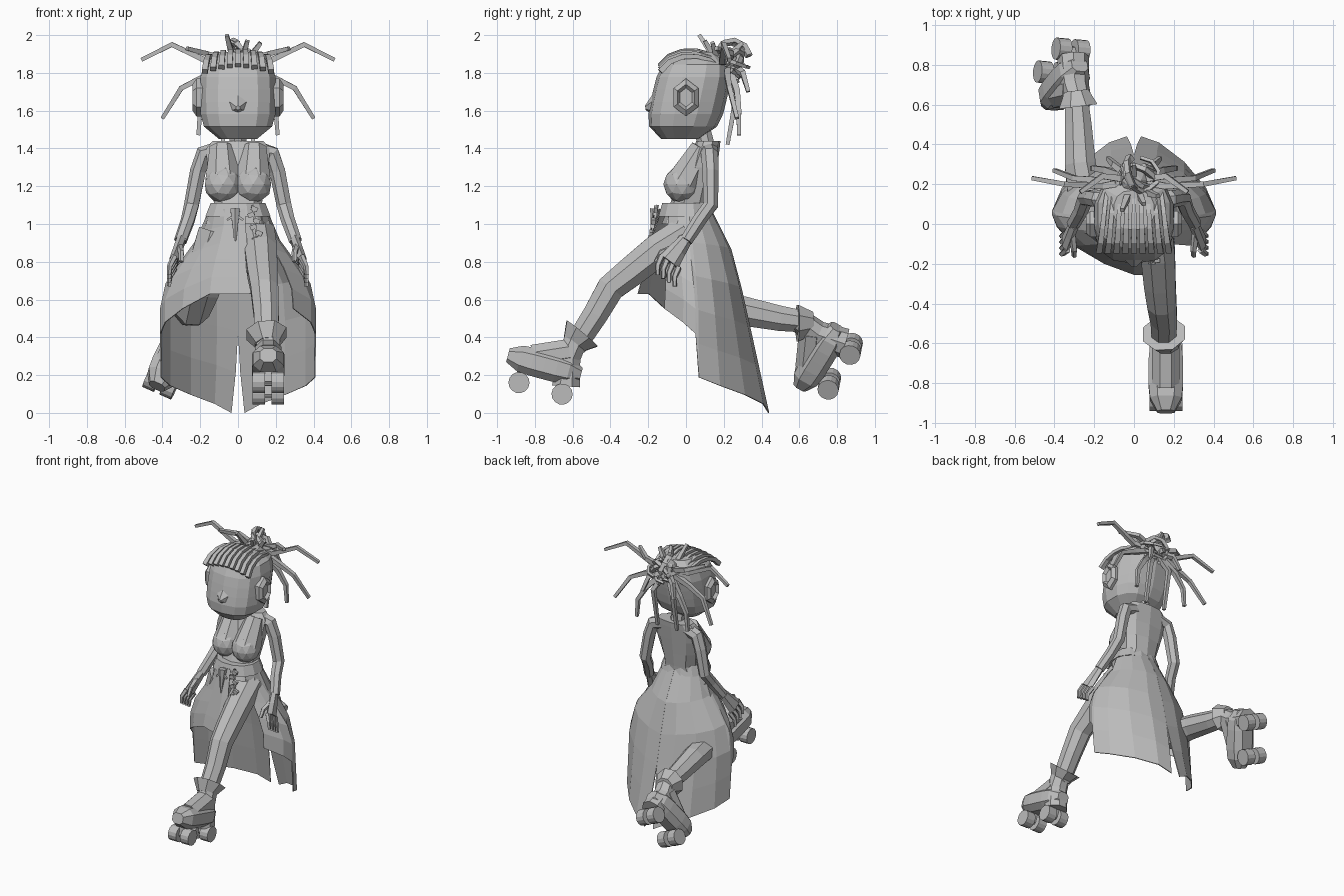
import bpy, bmesh, math, random
from mathutils import Vector, Matrix

cube = bpy.data.objects.get("Cube")
if cube:
    bpy.data.objects.remove(cube)
random.seed(4)

grey = bpy.data.materials.new("plain grey")
grey.use_nodes = True
tone = (.5, .5, .5, 1)
grey.diffuse_color = tone
grey.node_tree.nodes["Principled BSDF"].inputs["Base Color"].default_value = tone

X, Y, Z = Matrix.Identity(3)
MIRROR = {"left": 1, "right": -1}


def finish(name, bm):
    bmesh.ops.recalc_face_normals(bm, faces=bm.faces)
    mesh = bpy.data.meshes.new(name)
    bm.to_mesh(mesh)
    bm.free()
    mesh.materials.append(grey)
    obj = bpy.data.objects.new(name, mesh)
    bpy.context.collection.objects.link(obj)
    return obj


def blunt(value, power):
    return math.copysign(abs(value) ** power, value)


def loft(name, sections, sides=8, ref=X, axis=None, power=1, matrix=None):
    """Skin rings; each section is a centre, a radius along ref and a radius across it."""
    bm = bmesh.new()
    centres = [Vector(section[0]) for section in sections]
    rings = []
    for i, (centre, along, across) in enumerate(sections):
        tangent = axis or centres[min(i + 1, len(centres) - 1)] - centres[max(i - 1, 0)]
        tangent = tangent.normalized()
        a = (ref - tangent * ref.dot(tangent)).normalized()
        b = tangent.cross(a)
        ring = []
        for k in range(sides):
            angle = math.tau * (k + .5) / sides
            offset = a * blunt(math.cos(angle), power) * along + b * blunt(math.sin(angle), power) * across
            ring.append(bm.verts.new(centres[i] + offset))
        rings.append(ring)
    for low, high in zip(rings, rings[1:]):
        for k in range(sides):
            m = (k + 1) % sides
            bm.faces.new((low[k], low[m], high[m], high[k]))
    bm.faces.new(rings[0])
    bm.faces.new(rings[-1])
    if matrix:
        bm.transform(matrix)
    finish(name, bm)


def limb(name, points, start, end, sides=8, ref=X, flip=1, matrix=None):
    """Tapering tube through the points, optionally mirrored in x."""
    last = len(points) - 1
    radii = [start + (end - start) * i / last for i in range(last + 1)]
    loft(name, [((flip * x, y, z), r, r) for (x, y, z), r in zip(points, radii)],
         sides, ref, matrix=matrix)


def lock(name, points, start=.026, flip=1, ref=Y):
    limb(name, points, start, start * .55, sides=4, ref=ref, flip=flip)


def ball(name, centre, radius):
    bm = bmesh.new()
    bmesh.ops.create_icosphere(bm, subdivisions=2, radius=radius)
    bm.transform(Matrix.Translation(centre))
    finish(name, bm)


def box(name, centre, size, tilt):
    bm = bmesh.new()
    bmesh.ops.create_cube(bm, size=1)
    bm.transform(Matrix.Translation(centre) @ Matrix.Rotation(tilt, 4, "Y") @ Matrix.Diagonal((*size, 1)))
    finish(name, bm)


def rounded(count):
    """Steps from -1 to 1, each with the swelling of a blunt, boxy oval."""
    steps = [2 * k / (count - 1) - 1 for k in range(count)]
    return [(u, math.sqrt(1 - .75 * u ** 4)) for u in steps]


# Head, nose and ears
loft("head", [((0, .02 + .05 * u, 1.68 + .23 * u), .205 * swell, .2 * swell)
              for u, swell in rounded(8)], sides=14, axis=Z, power=.8)
limb("nose", [(0, -.13, 1.63), (0, -.215, 1.615)], .1, .012, sides=6)
for side, flip in MIRROR.items():
    loft(side + "_ear", [((flip * x, 0, 1.67), r * .75, r)
                         for x, r in ((.18, .1), (.22, .1), (.24, .07), (.22, .05))],
         sides=6, ref=Y, axis=X)

# Braided rows arching over the skull
for row in range(-4, 5):
    x = row * .044
    arch = []
    for step in range(6):
        angle = .5 + step * .4
        arch.append((x * (1 - step * .05), .03 - .19 * math.cos(angle),
                     1.69 + .23 * math.sin(angle) ** .6 - x * x))
    lock("hair_row", arch, start=.022, ref=X)

# Tangled bun behind the crown
bun = Vector((0, .22, 1.86))
ball("bun_core", bun, .07)
for loop in range(9):
    spin = Matrix.Rotation(random.uniform(0, math.tau), 3, "Z") @ Matrix.Rotation(random.random() + .3, 3, "X")
    middle = bun + Vector(random.uniform(-.04, .04) for axis in "xyz")
    curl = [middle + spin @ Vector((math.cos(a * .7), math.sin(a * .7), 0)) * .09 for a in range(8)]
    lock("bun_loop", curl, start=.02, ref=spin @ Z)

# Long locks falling to each side, and short spikes on top
for side, flip in MIRROR.items():
    for path in ([(.16, .19, 1.86), (.35, .2, 1.95), (.51, .23, 1.87)],
                 [(.18, .22, 1.78), (.3, .23, 1.72), (.4, .27, 1.56)],
                 [(.14, .27, 1.7), (.2, .28, 1.6), (.21, .28, 1.47)],
                 [(.08, .27, 1.7), (.08, .22, 1.42)],
                 [(.16, .24, 1.9), (.27, .16, 1.93)],
                 [(.1, .3, 1.8), (.13, .33, 1.7)]):
        lock(side + "_lock", [(0, .22, 1.85)] + path, flip=flip)
for tip in ((-.06, .07, 2), (.05, .1, 1.97), (.12, .14, 1.96), (0, .3, 1.96)):
    lock("hair_spike", [(tip[0] / 3, .17, 1.85), tip], ref=X)

# Neck, torso and bust
limb("neck", [(0, .11, 1.4), (0, .08, 1.53)], .05, .045)
loft("torso", [((0, .27 * rise, 1 + rise), width, .13 - .15 * rise)
               for rise, width in ((0, .18), (.1, .13), (.2, .15), (.3, .17), (.4, .175), (.44, .14))],
     sides=10, axis=Z, power=.85)
for side, flip in MIRROR.items():
    ball(side + "_bust", (flip * .08, -.02, 1.21), .1)
    limb(side + "_chest", [(.08, -.01, 1.22), (.085, .09, 1.4)], .1, .07, flip=flip)

# Arms and hands
for side, flip in MIRROR.items():
    limb(side + "_arm", [(.1, .12, 1.39), (.18, .125, 1.37), (.21, .13, 1.28), (.245, .13, 1.1),
                         (.265, .07, 1.02), (.305, 0, .91)], .05, .035, sides=7, flip=flip)
    loft(side + "_palm", [((flip * (.3 + .04 * t), -.09 * t, .92 - .12 * t), .026, .035 + .025 * t)
                          for t in (0, .5, 1)], sides=6)
    for finger in range(4):
        y, z = -.13 + finger * .03, .83 - finger * .02
        limb(side + "_finger", [(.335, y, z), (.36, y - .02, z - .05), (.365, y - .02, z - .1)],
             .018, .012, sides=5, flip=flip)
    limb(side + "_thumb", [(.31, -.05, .88), (.3, -.13, .85), (.3, -.16, .8)],
         .02, .013, sides=5, flip=flip)

# Legs in a wide skating stride, with flared cuffs
limb("left_leg", [(.1, 0, .95), (.12, -.15, .86), (.13, -.3, .74), (.14, -.4, .66), (.15, -.48, .52), (.15, -.59, .35)],
     .1, .065)
limb("right_leg", [(-.1, 0, .95), (-.2, 0, .65), (-.24, .1, .55), (-.27, .3, .54), (-.28, .5, .5), (-.29, .65, .48)],
     .12, .06)
limb("left_cuff", [(.155, -.6, .36), (.15, -.55, .42)], .065, .115)
limb("right_cuff", [(-.29, .67, .475), (-.28, .59, .475)], .065, .105)


# Roller skates, modelled level with the ankle at the origin
def skate(side, matrix):
    loft(side + "_shoe", [((0, -.13 - .2 * u, -.15), .092 * swell, .08 * swell)
                          for u, swell in rounded(7)], axis=-Y, power=.75, matrix=matrix)
    limb(side + "_ankle", [(0, .01, -.23), (0, -.02, -.08), (0, 0, .04)], .08, .065, matrix=matrix)
    limb(side + "_instep", [(0, -.02, -.05), (0, -.2, -.13)], .075, .075, matrix=matrix)
    for y in (0, -.236):
        hub = Vector((0, y, -.275))
        limb(side + "_axle", [hub - X * .05, hub + X * .05], .018, .018, ref=Y, matrix=matrix)
        limb(side + "_truck", [hub, hub + Z * .08], .025, .04, sides=4, matrix=matrix)
        for x in (-.05, .05):
            limb(side + "_wheel", [hub + X * (x - .033), hub + X * (x + .033)],
                 .056, .056, sides=14, ref=Y, matrix=matrix)


skate("left", Matrix.Translation((.16, -.585, .365)) @ Matrix.Rotation(math.radians(-15), 4, "X"))
heel = Vector((.4, .5, .8)).normalized()
across = heel.cross(Vector((.15, -.8, .5))).normalized()
turned = Matrix((across, heel, across.cross(heel))).transposed().to_4x4()
skate("right", Matrix.Translation((-.28, .635, .47)) @ turned)


# Skirt panels sweep from the back slit (0) towards the front (1); the hem steps up at the sides
def skirt_point(sweep, drop, flip):
    hem = .4 * sweep if sweep < .5 else min(.63, .42 + .6 * (sweep - .5))
    z = 1.08 + (hem - 1.08) * drop
    fall = 1.08 - z
    flare = min(fall * 2, 1)
    width = .15 + .26 * flare * flare * (3 - 2 * flare)
    angle = math.pi * sweep
    depth = .13 + .22 * fall + .28 * min(fall, .25) if sweep < .5 else .14 + .25 * fall
    slit = .035 * max(0, 1 - z * 3) * max(0, 1 - sweep * 5)
    centre = .05 * flare * math.sin(angle)
    facet = 1 + .3 * flare
    return (flip * (width * blunt(math.sin(angle), facet) + slit),
            centre + depth * blunt(math.cos(angle), facet), z)


def skirt(side, sweeps, rows=5):
    bm = bmesh.new()
    grid = [[bm.verts.new(skirt_point(sweep, r / rows, MIRROR[side])) for r in range(rows + 1)]
            for sweep in sweeps]
    for a, b in zip(grid, grid[1:]):
        for r in range(rows):
            bm.faces.new((a[r], a[r + 1], b[r + 1], b[r]))
    cloth = finish(side + "_skirt", bm).modifiers.new("cloth", "SOLIDIFY")
    cloth.thickness = .006
    cloth.offset = 0


seams = [0, .12, .24, .36, .47, .5, .6, .72]
skirt("left", seams)
skirt("right", seams + [.85, 1, 1.08])

# Belt with a hanging charm and key chain
loft("belt", [((0, 0, 1.04), .178, .15), ((0, 0, 1.11), .15, .13)], sides=12, axis=Z, power=.9)
limb("charm", [(-.015, -.16, 1.08), (-.015, -.17, 1), (-.015, -.18, .91)], .03, .006, sides=6)
for tilt in (-.6, .6):
    box("charm_leg", (tilt * .05 - .015, -.17, 1.03), (.03, .012, .012), tilt)
for link in range(6):
    sway = (-1) ** link
    box("chain_link", (.075 + link * .006 + .012 * sway, -.16 - link * .006, 1.08 - link * .032),
        (.035, .02, .024), .4 * sway)
lock("chain_cord", [(.075, -.15, 1.1), (.105, -.19, .91)], start=.01, ref=X)
